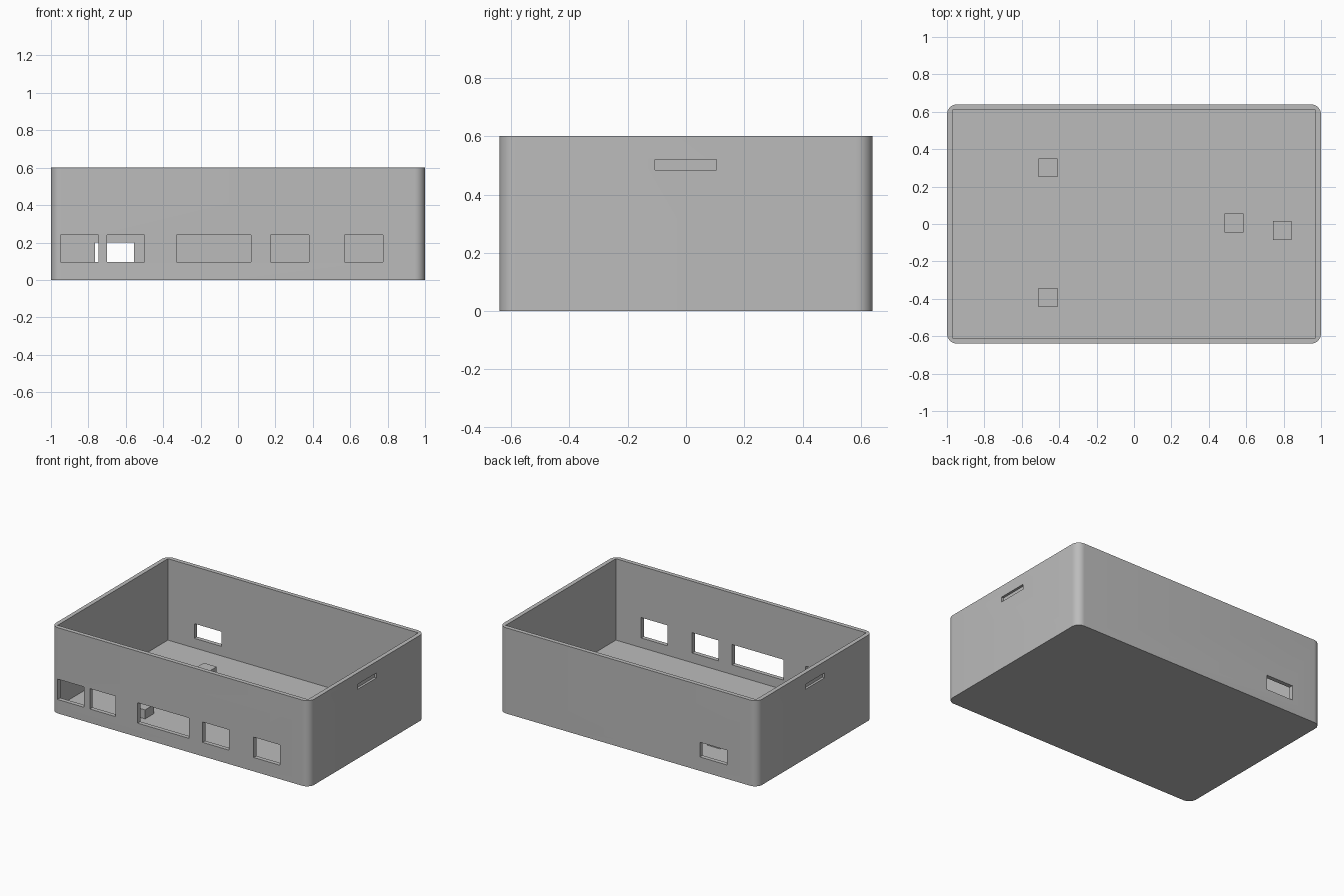
import bpy, bmesh
from mathutils import Vector

if "Cube" in bpy.data.objects:
    bpy.data.objects.remove(bpy.data.objects["Cube"])

grey = bpy.data.materials.new("grey plastic")
grey.diffuse_color = (0.5, 0.5, 0.5, 1)
grey.use_nodes = True
grey.node_tree.nodes["Principled BSDF"].inputs["Base Color"].default_value = grey.diffuse_color


def box(name, lo, hi, corner=0.0):
    """Axis-aligned block from lo to hi, upright edges optionally rounded."""
    bm = bmesh.new()
    bmesh.ops.create_cube(bm, size=1)
    lo, hi = Vector(lo), Vector(hi)
    for v in bm.verts:
        v.co = (lo + hi) / 2 + v.co * (hi - lo)
    if corner:
        upright = [e for e in bm.edges
                   if abs(e.verts[0].co.z - e.verts[1].co.z) > 0.01]
        bmesh.ops.bevel(bm, geom=upright, offset=corner, segments=10,
                        profile=0.5, affect='EDGES')
    me = bpy.data.meshes.new(name)
    bm.to_mesh(me)
    bm.free()
    me.materials.append(grey)
    ob = bpy.data.objects.new(name, me)
    bpy.context.collection.objects.link(ob)
    return ob


# Open tray with rounded upright corners
case = box("case", (-1, -0.64, 0), (1, 0.64, 0.6), 0.055)
cutters = [box("cavity_cutter", (-0.97, -0.61, 0.03), (0.97, 0.61, 0.8))]

# Port openings in the front wall
for x0, x1 in [(-0.95, -0.745), (-0.70, -0.50), (-0.33, 0.07),
               (0.175, 0.38), (0.57, 0.775)]:
    cutters.append(box("front_port_cutter", (x0, -0.7, 0.097), (x1, -0.55, 0.24)))

# Port opening in the back wall
cutters.append(box("back_port_cutter", (-0.765, 0.55, 0.097), (-0.555, 0.7, 0.2)))

# Shallow finger slots outside both end walls
for s in (-1, 1):
    a, b = sorted((s * 0.983, s * 1.1))
    cutters.append(box("slot_cutter", (a, -0.107, 0.485), (b, 0.105, 0.52)))

for c in cutters:
    c.hide_render = True
    c.hide_set(True)
    m = case.modifiers.new(c.name, 'BOOLEAN')
    m.operation = 'DIFFERENCE'
    m.solver = 'EXACT'
    m.object = c

# Bake the cuts, then remove the cutters
bpy.context.view_layer.update()
evaluated = case.evaluated_get(bpy.context.evaluated_depsgraph_get())
cut_mesh = bpy.data.meshes.new_from_object(evaluated)
case.modifiers.clear()
case.data = cut_mesh
for c in cutters:
    bpy.data.objects.remove(c)

# Smooth corners, sharp edges elsewhere
bpy.context.view_layer.objects.active = case
case.select_set(True)
bpy.ops.object.shade_smooth_by_angle(angle=0.5)

# Square support posts on the floor
for i, (x, y) in enumerate([(-0.46, 0.30), (-0.46, -0.393),
                            (0.535, 0.005), (0.793, -0.035)]):
    box(f"support_post_{i + 1}", (x - 0.05, y - 0.05, 0.025),
        (x + 0.05, y + 0.05, 0.093))
